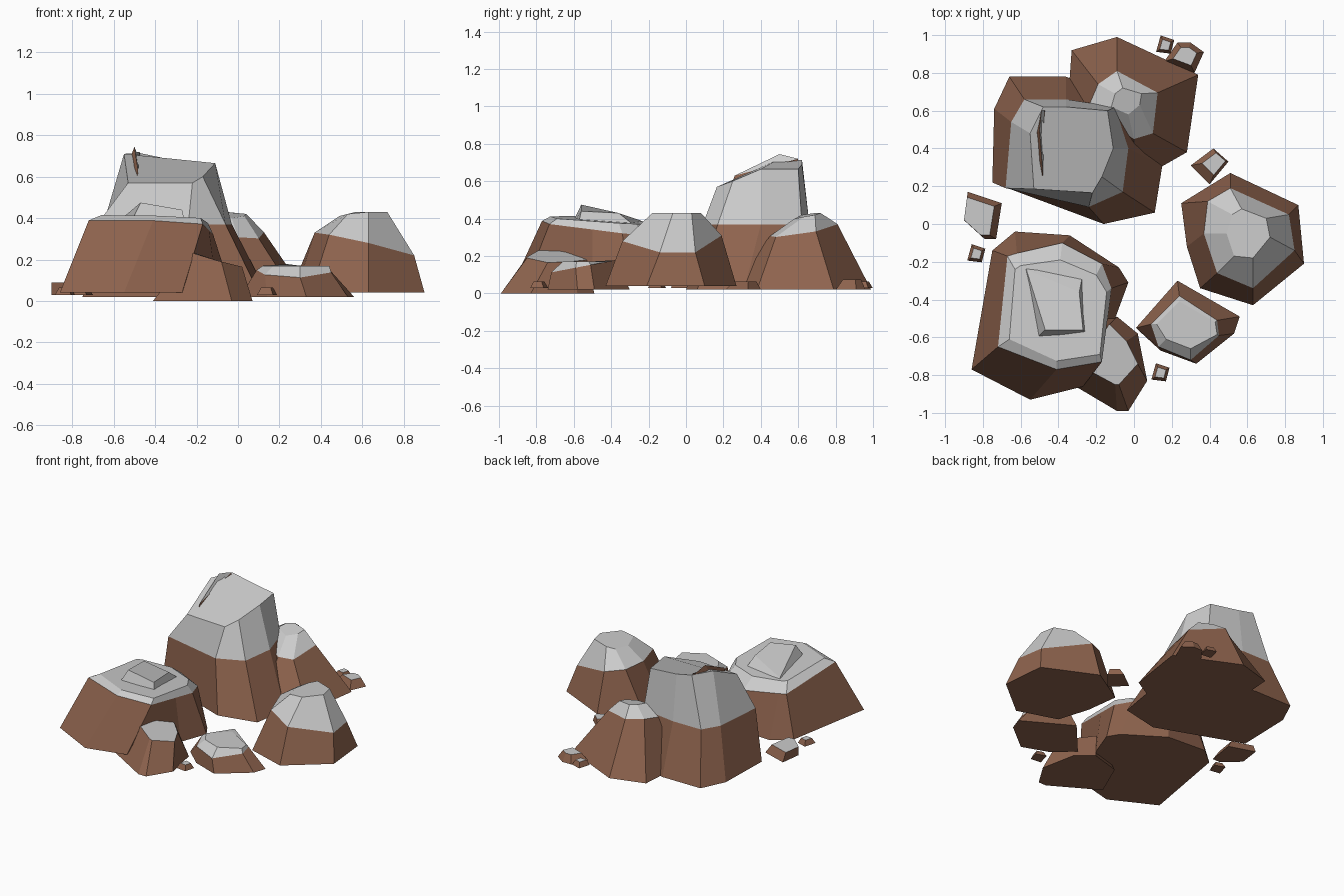
import bpy, bmesh
from mathutils import Vector

brown = bpy.data.materials.new("brown_earth")
brown.diffuse_color = (0.27, 0.125, 0.075, 1)


def ring(pts, a=0.0, bx=0.0, by=0.0):
    """Outline laid on the tilted plane z = a + bx*x + by*y (or explicit z)."""
    return [Vector(p) if len(p) == 3 else Vector((p[0], p[1], a + bx * p[0] + by * p[1]))
            for p in pts]


def rock(name, rings, brown_bands=1):
    """Loft outlines from bottom to top; lower bands brown, upper ones plain grey."""
    bm = bmesh.new()
    loops = [[bm.verts.new(p) for p in r] for r in rings]
    n = len(loops[0])
    bm.faces.new(loops[0][::-1]).material_index = 0 if brown_bands else 1
    for k in range(len(loops) - 1):
        lo, hi = loops[k], loops[k + 1]
        for i in range(n):
            j = (i + 1) % n
            f = bm.faces.new((lo[i], lo[j], hi[j], hi[i]))
            f.material_index = 0 if k < brown_bands else 1
    bm.faces.new(loops[-1]).material_index = 1
    bmesh.ops.recalc_face_normals(bm, faces=bm.faces[:])
    me = bpy.data.meshes.new(name)
    bm.to_mesh(me)
    bm.free()
    me.materials.append(brown)
    me.materials.append(None)
    ob = bpy.data.objects.new(name, me)
    bpy.context.collection.objects.link(ob)


def pebble(name, pts, z0, z1, inset=0.6, shift=(0, 0)):
    """Small stone: brown skirt tapering to a grey top."""
    c = sum((Vector(p) for p in pts), Vector((0, 0))) / len(pts)
    top = [c + (Vector(p) - c) * inset + Vector(shift) for p in pts]
    rock(name, [ring(pts, z0), ring([tuple(p) for p in top], z1)])


# Tall rock at the back left
rock("tall_rock", [
    ring([(-.75, .22), (-.16, 0), (.11, .06), (.15, .31), (.08, .6), (-.36, .78), (-.66, .78), (-.74, .61)], .02),
    ring([(-.68, .19), (-.24, .09), (-.06, .17), (-.03, .40), (-.10, .62), (-.36, .66), (-.58, .66), (-.65, .54)], .37),
    ring([(-.53, .185, .57), (-.22, .165, .57), (-.17, .25, .60), (-.11, .40, .665), (-.14, .60, .665),
          (-.36, .62, .69), (-.48, .62, .715), (-.55, .48, .71)])])
# Brown crevice lip on the tall rock
rock("crevice", [
    ring([(-.485, .25, .60), (-.455, .60, .66), (-.50, .60, .66), (-.53, .46, .66)]),
    ring([(-.482, .26, .63), (-.475, .60, .72), (-.49, .60, .72), (-.50, .50, .745)])])

# Shoulder rock behind it
rock("back_rock", [
    ring([(-.36, .50), (0, .22), (.28, .38), (.34, .79), (-.09, .99), (-.33, .92)], .02),
    ring([(-.25, .60), (0, .45), (.10, .48), (.125, .695), (-.09, .81), (-.19, .74)], .24, -.1, .15),
    ring([(-.12, .62, .42), (-.03, .58, .40), (.03, .63, .41), (.04, .69, .42), (-.06, .72, .43), (-.10, .69, .43)])])

# Broad flat rock at the front left
rock("flat_rock", [
    ring([(-.86, -.77), (-.55, -.93), (-.27, -.86), (-.10, -.50), (-.03, -.31),
          (-.08, -.23), (-.34, -.06), (-.63, -.04), (-.75, -.14)], .04),
    ring([(-.72, -.65), (-.41, -.77), (-.17, -.73), (-.14, -.50), (-.12, -.34),
          (-.17, -.21), (-.38, -.10), (-.62, -.155), (-.67, -.17)], .275, -.05, -.12),
    ring([(-.66, -.61), (-.41, -.725), (-.18, -.69), (-.16, -.50), (-.145, -.36),
          (-.20, -.27), (-.39, -.19), (-.60, -.22), (-.63, -.24)], .345, -.04, -.07)])
# Raised plate on the flat rock
rock("top_plate", [
    ring([(-.53, -.62), (-.25, -.58), (-.27, -.26), (-.59, -.22)], .35),
    ring([(-.47, -.56, .475), (-.27, -.56, .44), (-.29, -.36, .43), (-.57, -.24, .39)])], 0)

# Small rock leaning on the flat rock
rock("front_rock", [
    ring([(-.41, -.80), (-.09, -.99), (-.03, -.99), (.07, -.83), (.02, -.58), (-.09, -.49), (-.30, -.55)]),
    ring([(-.23, -.78, .235), (-.10, -.85, .195), (-.08, -.85, .19), (.02, -.74, .165),
          (-.04, -.62, .17), (-.13, -.53, .18), (-.22, -.64, .235)])])

# Low rock at the front right
rock("low_rock", [
    ring([(.01, -.55), (.14, -.67), (.33, -.74), (.53, -.58), (.56, -.49), (.23, -.30)], .02),
    ring([(.09, -.53), (.13, -.65), (.30, -.72), (.45, -.59), (.44, -.51), (.24, -.38)], .25, 0, .19),
    ring([(.12, -.53), (.17, -.61), (.30, -.66), (.44, -.585), (.43, -.52), (.24, -.41)], .17)])

# Domed rock on the right
rock("dome_rock", [
    ring([(.25, .11), (.28, -.12), (.35, -.34), (.63, -.43), (.90, -.21), (.87, .10), (.51, .27)], .04),
    ring([(.39, .12, .33), (.37, -.05, .33), (.44, -.26, .32), (.63, -.34, .28),
          (.85, -.14, .22), (.82, .05, .22), (.51, .19, .31)]),
    ring([(.52, .05, .415), (.49, -.05, .41), (.53, -.17, .42), (.63, -.18, .43),
          (.72, -.07, .43), (.70, .03, .43), (.57, .08, .43)])])

# Scattered stones
pebble("stone_right", [(.30, .31), (.40, .21), (.50, .33), (.42, .40)], .02, .065, .62, (.02, .01))
pebble("stone_left", [(-.90, .02), (-.79, -.08), (-.73, -.08), (-.70, .11), (-.88, .17)], .03, .09, .8, (-.02, 0))
pebble("stone_back", [(.16, .86), (.32, .80), (.37, .91), (.30, .96), (.23, .96)], .02, .075, .6)
for i, (x, y) in enumerate([(-.835, -.155), (.14, -.785), (.165, .95)]):
    k = .048
    pebble(f"small_stone_{i + 1}", [(x - k, y - .8 * k), (x + .6 * k, y - k), (x + k, y + .5 * k),
                                    (x - .5 * k, y + k)], .03, .065, .6)
